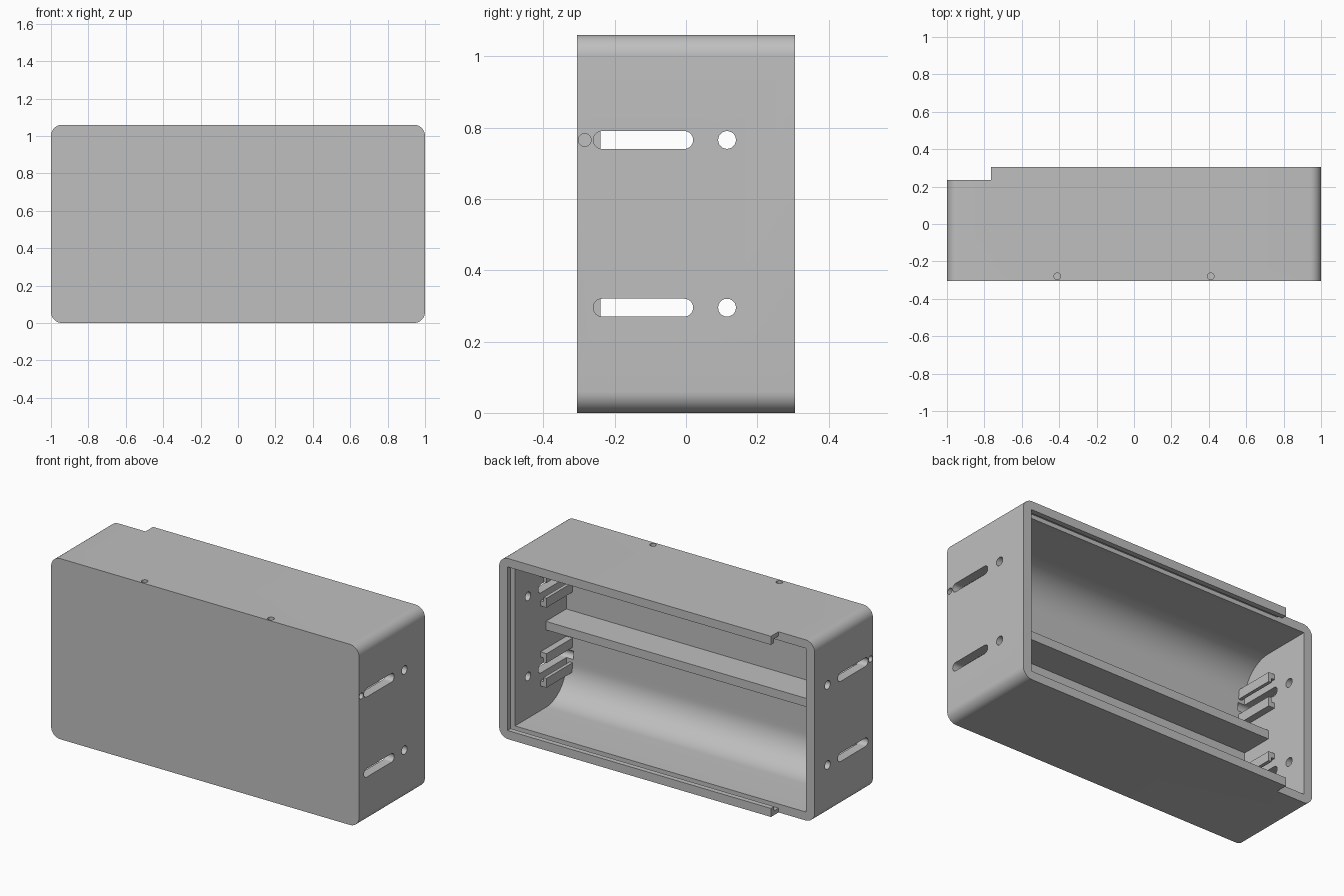
import bpy, bmesh
from math import cos, sin, pi, radians

default = bpy.data.objects.get("Cube")
if default:
    bpy.data.objects.remove(default, do_unlink=True)

grey = bpy.data.materials.new("plain_grey")
grey.use_nodes = True
GREY = (0.52, 0.52, 0.52, 1)
grey.diffuse_color = GREY
grey.node_tree.nodes["Principled BSDF"].inputs["Base Color"].default_value = GREY

WALL_X, FRONT_Y, LEDGE_Y, BACK_Y = 0.945, -0.24, 0.235, 0.305
HEIGHT, WALL = 1.06, 0.05
MID = HEIGHT / 2


def rounded(u0, u1, v0, v1, radii=(0, 0, 0, 0), steps=12):
    """Rectangle outline with a radius per corner, counter-clockwise from low u, low v."""
    corners = [(u0, v0, 1, 1), (u1, v0, -1, 1), (u1, v1, -1, -1), (u0, v1, 1, -1)]
    points = []
    for i, ((u, v, su, sv), r) in enumerate(zip(corners, radii)):
        if r == 0:
            points.append((u, v))
            continue
        for k in range(steps + 1):
            a = pi + (i + k / steps) * pi / 2
            points.append((u + su * r + r * cos(a), v + sv * r + r * sin(a)))
    clean = []
    for p in points:
        if not clean or abs(p[0] - clean[-1][0]) + abs(p[1] - clean[-1][1]) > 1e-5:
            clean.append(p)
    if abs(clean[0][0] - clean[-1][0]) + abs(clean[0][1] - clean[-1][1]) < 1e-5:
        clean.pop()
    return clean


def prism(name, outline, axis, a, b):
    """Extrude an outline along an axis from a to b."""
    place = {"x": lambda u, v, t: (t, u, v),
             "y": lambda u, v, t: (u, t, v),
             "z": lambda u, v, t: (u, v, t)}[axis]
    bm = bmesh.new()
    low = [bm.verts.new(place(u, v, a)) for u, v in outline]
    high = [bm.verts.new(place(u, v, b)) for u, v in outline]
    bm.faces.new(low)
    bm.faces.new(high)
    n = len(outline)
    for i in range(n):
        j = (i + 1) % n
        bm.faces.new((low[i], low[j], high[j], high[i]))
    bmesh.ops.recalc_face_normals(bm, faces=bm.faces)
    mesh = bpy.data.meshes.new(name)
    bm.to_mesh(mesh)
    bm.free()
    mesh.materials.append(grey)
    obj = bpy.data.objects.new(name, mesh)
    bpy.context.collection.objects.link(obj)
    return obj


def activate(obj):
    bpy.ops.object.select_all(action="DESELECT")
    obj.select_set(True)
    bpy.context.view_layer.objects.active = obj


def cut(body, outline, axis, a, b):
    cutter = prism("cutter", outline, axis, a, b)
    cutter.hide_render = True
    mod = body.modifiers.new("cut", "BOOLEAN")
    mod.operation, mod.solver, mod.object = "DIFFERENCE", "EXACT", cutter
    activate(body)
    bpy.ops.object.modifier_apply(modifier=mod.name)
    bpy.data.objects.remove(cutter, do_unlink=True)


def disc(u, v, r):
    return rounded(u - r, u + r, v - r, v + r, (r,) * 4, 6)


# Case shell with rounded outer edges
case = prism("case", rounded(-1, 1, 0, HEIGHT, (0.06,) * 4), "y", -BACK_Y, BACK_Y)

# Cavity, open at the back, curved where floor and ceiling meet the front wall
cavity = rounded(FRONT_Y, 0.5, WALL, HEIGHT - WALL, (0.19, 0, 0, 0.19), 16)
cut(case, cavity, "x", -WALL_X, WALL_X)

# Lid groove and the open end where the lid slides in
cut(case, rounded(LEDGE_Y, 0.275, 0.025, HEIGHT - 0.025), "x", -0.85, WALL_X + 0.025)
cut(case, rounded(LEDGE_Y, 0.5, -0.2, HEIGHT + 0.2), "x", -1.2, -0.765)

# Slots and round holes through both end walls
for z in (MID - 0.235, MID + 0.235):
    slot = rounded(-0.26, 0.02, z - 0.025, z + 0.025, (0.025,) * 4, 8)
    for outline in (slot, disc(0.115, z, 0.025)):
        for side in (-1, 1):
            cut(case, outline, "x", *sorted((side * 0.9, side * 1.1)))

# Small blind holes in the edges of the front wall
for side in (-1, 1):
    cut(case, disc(-0.284, MID + 0.235, 0.018), "x", *sorted((side * 0.92, side * 1.1)))
    cut(case, disc(side * 0.41, -0.28, 0.018), "z", HEIGHT - 0.08, HEIGHT + 0.1)

activate(case)
bpy.ops.object.shade_smooth_by_angle(angle=radians(30))

# Long shelf across the middle
prism("shelf", rounded(FRONT_Y - 0.01, -0.05, MID - 0.025, MID + 0.025), "x",
      -WALL_X - 0.01, WALL_X + 0.01)

# Hooked rails above and below each slot
for side, end in ((-1, "right"), (1, "left")):
    for z, level in ((MID - 0.235, "lower"), (MID + 0.235, "upper")):
        for up, edge in ((-1, "bottom"), (1, "top")):
            wall, lip, tip = WALL_X + 0.01, WALL_X - 0.02, WALL_X - 0.04
            hook = [(wall, 0.1), (tip, 0.1), (tip, 0.045), (lip, 0.045), (lip, 0.07), (wall, 0.07)]
            prism(f"{end}_{level}_{edge}_rail",
                  [(side * x, z + up * h) for x, h in hook], "y", FRONT_Y - 0.01, 0)
